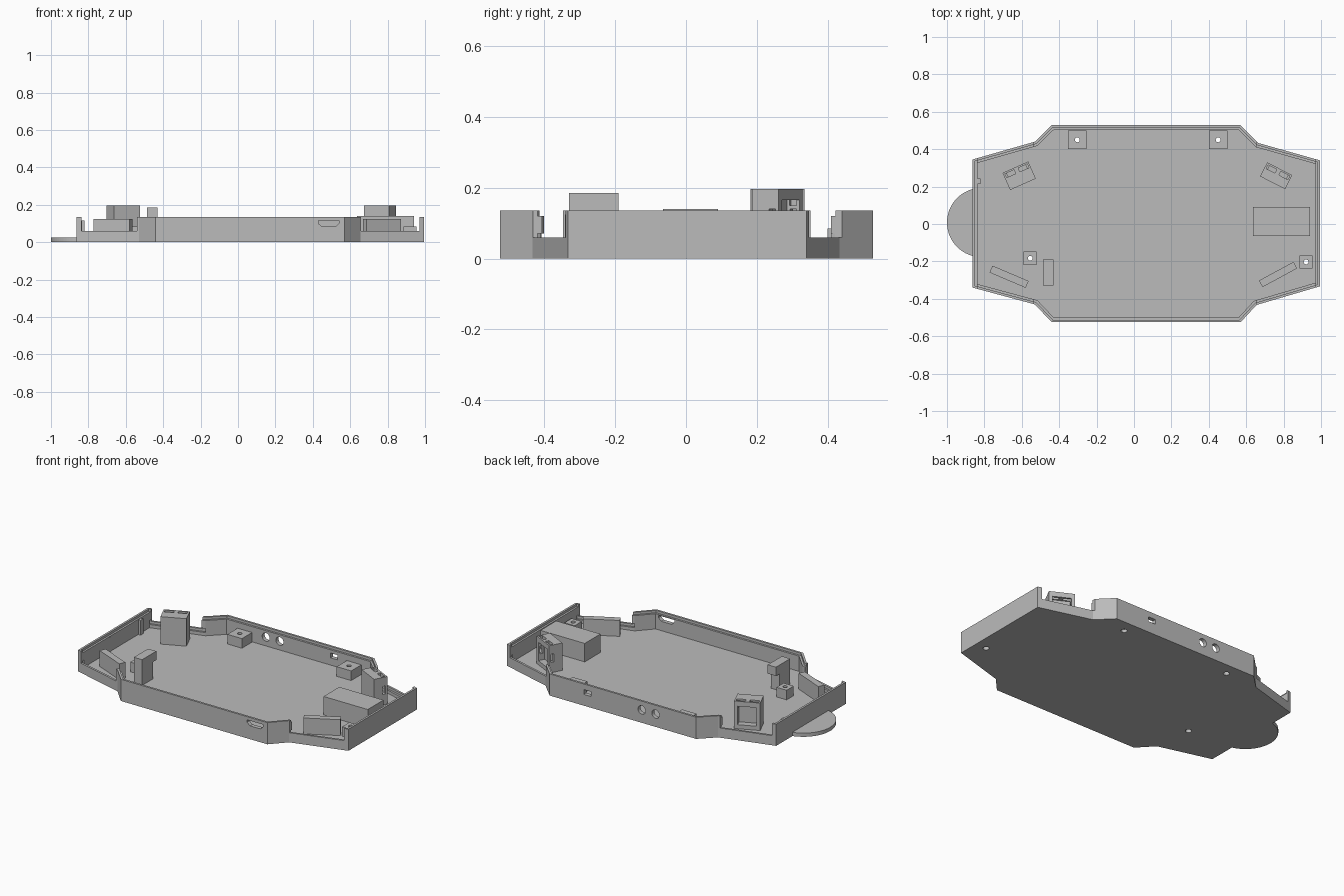
import bpy, bmesh, math
from mathutils import Vector, Matrix

old = bpy.data.objects.get("Cube")
if old:
    bpy.data.objects.remove(old, do_unlink=True)

grey = bpy.data.materials.new("plain grey")
grey.use_nodes = True
COLOUR = (0.5, 0.5, 0.5, 1)
grey.diffuse_color = COLOUR
grey.node_tree.nodes["Principled BSDF"].inputs["Base Color"].default_value = COLOUR


def prism(name, pts, z0, z1, matrix=None):
    """Closed upright prism over a 2D polygon."""
    bm = bmesh.new()
    face = bm.faces.new([bm.verts.new((x, y, z0)) for x, y in pts])
    up = bmesh.ops.extrude_face_region(bm, geom=[face])["geom"]
    bmesh.ops.translate(bm, vec=(0, 0, z1 - z0),
                        verts=[v for v in up if isinstance(v, bmesh.types.BMVert)])
    bmesh.ops.recalc_face_normals(bm, faces=bm.faces)
    if matrix:
        bm.transform(matrix)
    me = bpy.data.meshes.new(name)
    bm.to_mesh(me)
    bm.free()
    me.materials.append(grey)
    ob = bpy.data.objects.new(name, me)
    bpy.context.scene.collection.objects.link(ob)
    return ob


def box(name, x0, x1, y0, y1, z0, z1, matrix=None):
    return prism(name, [(x0, y0), (x1, y0), (x1, y1), (x0, y1)], z0, z1, matrix)


def disc(r, x=0, y=0, n=24):
    return [(x + r * math.cos(2 * math.pi * i / n), y + r * math.sin(2 * math.pi * i / n))
            for i in range(n)]


def cut(target, cutters):
    """Subtract the cutters, bake the result and drop the helpers."""
    for c in cutters:
        m = target.modifiers.new("cut", "BOOLEAN")
        m.operation, m.solver, m.object = "DIFFERENCE", "EXACT", c
    deps = bpy.context.evaluated_depsgraph_get()
    deps.update()
    me = bpy.data.meshes.new_from_object(target.evaluated_get(deps))
    target.modifiers.clear()
    target.data = me
    for c in cutters:
        bpy.data.objects.remove(c, do_unlink=True)


def inset(pts, d):
    """Mitred inward offset of a counter-clockwise polygon."""
    out, n = [], len(pts)
    for i in range(n):
        a, p, b = (Vector(pts[(i + k) % n]) for k in (-1, 0, 1))
        e, f = (p - a).normalized(), (b - p).normalized()
        n1, n2 = Vector((-e.y, e.x)), Vector((-f.y, f.x))
        out.append(tuple(p + (n1 + n2) * d / (1 + n1.dot(n2))))
    return out


def placed(x, y, degrees):
    return Matrix.Translation((x, y, 0)) @ Matrix.Rotation(math.radians(degrees), 4, "Z")


FLOOR, LOW, LIP, TOP = 0.025, 0.06, 0.12, 0.135
outline = [(-0.863, -0.34), (-0.53, -0.43), (-0.44, -0.525), (0.57, -0.525),
           (0.655, -0.433), (0.995, -0.333), (0.995, 0.34), (0.665, 0.433),
           (0.57, 0.528), (-0.44, 0.528), (-0.53, 0.44), (-0.863, 0.345)]
lip, inner, deep = (inset(outline, d) for d in (0.013, 0.025, 0.04))
posts = [(-0.303, 0.45, 0.05), (0.45, 0.45, 0.05), (-0.555, -0.183, 0.035), (0.92, -0.203, 0.035)]

# Tray: solid outline, hollowed, with a stepped rim and lowered walls at the wheels
tray = prism("tray", outline, 0, TOP)
cutters = [prism("cavity", inner, FLOOR, 0.3), prism("rim_step", lip, LIP, 0.3)]
for s in (-1, 1):
    for x0, x1 in ((-0.838, -0.54), (0.658, 0.97)):
        cutters.append(box("wheel_gap", x0, x1, s * 0.28, s * 0.6, LOW, 0.3))
for i in (0, 4, 6, 10):
    cutters.append(prism("low_step", [lip[i], lip[i + 1], deep[i + 1], deep[i]], 0.045, 0.07))
# Round ports and small slot in the back wall, larger slot in the front wall
for x in (-0.16, -0.065):
    turn = Matrix.Translation((x, 0, 0.08)) @ Matrix.Rotation(math.pi / 2, 4, "X")
    cutters.append(prism("round_port", disc(0.026), -0.6, -0.45, turn))
cutters.append(box("back_slot", 0.285, 0.335, 0.45, 0.6, 0.07, 0.1))
slot = [(0.43, 0.115), (0.43, 0.1), (0.45, 0.083), (0.52, 0.083), (0.54, 0.1), (0.54, 0.115)]
cutters.append(prism("front_slot", slot, 0.45, 0.6, Matrix.Rotation(math.pi / 2, 4, "X")))
for x, y, h in posts:
    cutters.append(prism("screw_hole", disc(0.018, x, y), -0.1, 0.1))
cut(tray, cutters)

# Half-round tab at the end, ending inside the tray floor
r = 0.185
tab = [(-0.815 + r * math.cos(a), 0.008 + r * math.sin(a))
       for a in (math.pi / 2 + math.pi * i / 32 for i in range(33))]
prism("end_tab", tab, 0.001, FLOOR - 0.001)

# Screw posts
for x, y, h in posts:
    post = box("screw_post", x - h, x + h, y - h, y + h, FLOOR - 0.005, 0.085)
    cut(post, [prism("bore", disc(0.013, x, y), -0.1, 0.2)])

# Sensor holders with a pocket on the outer face and two slots in the top
for name, x, y, angle, depth in (("sensor_holder_right", -0.614, 0.258, 24, 0.1),
                                 ("sensor_holder_left", 0.76, 0.258, -27, 0.084)):
    m = placed(x, y, angle)
    d = depth / 2
    holder = box(name, -0.075, 0.075, -d, d, FLOOR - 0.005, 0.196, m)
    cuts = [box("pocket", -0.055, 0.055, d - 0.04, d + 0.05, 0.05, 0.165, m)]
    for s in (-1, 1):
        cuts.append(box("top_slot", s * 0.012, s * 0.065, d - 0.032, d - 0.01, 0.15, 0.3, m))
    if depth < 0.09:
        cuts.append(box("side_slot", -0.1, 0.1, d - 0.03, d - 0.01, 0.09, 0.14, m))
    cut(holder, cuts)

# Slanted motor plates
for name, x, y, angle in (("motor_plate_right", -0.668, -0.282, -23),
                          ("motor_plate_left", 0.77, -0.27, 28.5)):
    box(name, -0.105, 0.105, -0.02, 0.02, FLOOR - 0.005, 0.124, placed(x, y, angle))

# Battery block
box("battery_block", 0.635, 0.94, -0.065, 0.09, FLOOR - 0.005, 0.14)

# Bracket with a head overhanging its leg
side = [(-0.33, 0.02), (-0.225, 0.02), (-0.225, 0.13), (-0.19, 0.13), (-0.19, 0.185), (-0.33, 0.185)]
turn = Matrix(((0, 0, 1, 0), (1, 0, 0, 0), (0, 1, 0, 0), (0, 0, 0, 1)))
prism("overhang_bracket", side, -0.487, -0.43, turn)

# Small stops on the end wall
box("end_stop_back", -0.845, -0.822, 0.215, 0.242, FLOOR - 0.005, 0.117)
box("end_stop_front", -0.845, -0.835, -0.07, -0.055, FLOOR - 0.005, 0.117)
